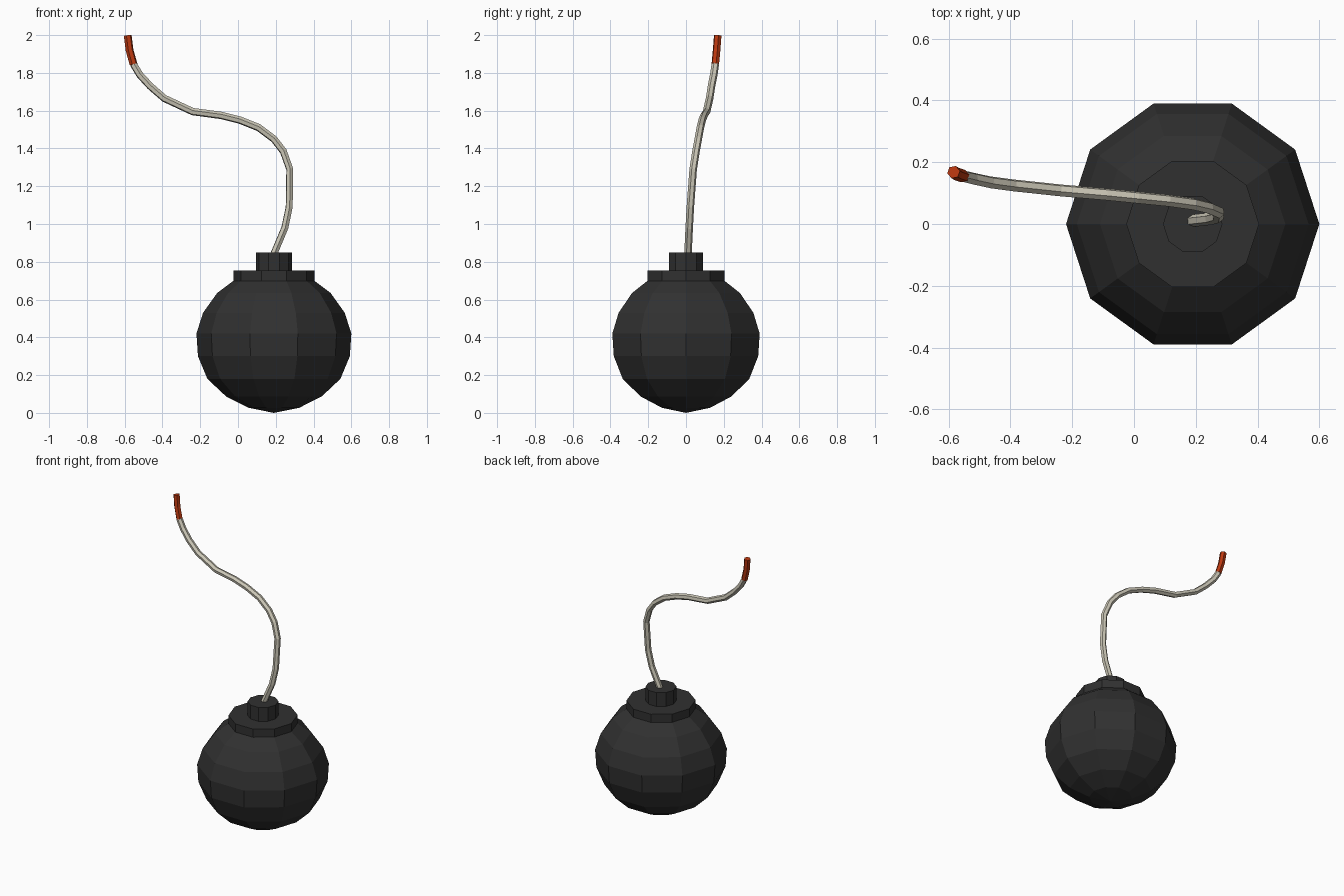
import bpy, bmesh, math

if "Cube" in bpy.data.objects:
    bpy.data.objects.remove(bpy.data.objects["Cube"])

CX = 0.19


def material(name, rgb):
    m = bpy.data.materials.new(name)
    m.diffuse_color = (*rgb, 1)
    m.use_nodes = True
    m.node_tree.nodes["Principled BSDF"].inputs["Base Color"].default_value = m.diffuse_color
    return m


def lathe(name, profile, mat, sides=10):
    """Revolve (radius, z) points around the bomb axis; ends are closed."""
    bm = bmesh.new()
    rings = []
    for r, z in profile:
        if r == 0:
            rings.append([bm.verts.new((CX, 0, z))] * sides)
        else:
            rings.append([bm.verts.new((CX + r * math.cos(math.tau * i / sides),
                                        r * math.sin(math.tau * i / sides), z))
                          for i in range(sides)])
    for a, b in zip(rings, rings[1:]):
        for i in range(sides):
            j = (i + 1) % sides
            bm.faces.new(dict.fromkeys((a[i], a[j], b[j], b[i])))
    for ring in (rings[0], rings[-1]):
        if len(set(ring)) > 1:
            bm.faces.new(ring)
    bmesh.ops.recalc_face_normals(bm, faces=bm.faces)
    me = bpy.data.meshes.new(name)
    bm.to_mesh(me)
    bm.free()
    me.materials.append(mat)
    ob = bpy.data.objects.new(name, me)
    bpy.context.collection.objects.link(ob)


def tube(name, points, radius, mat):
    """Six-sided flat-faced tube along a polyline."""
    cu = bpy.data.curves.new(name, 'CURVE')
    cu.dimensions = '3D'
    cu.bevel_depth = radius
    cu.bevel_resolution = 1
    cu.use_fill_caps = True
    sp = cu.splines.new('POLY')
    sp.points.add(len(points) - 1)
    for p, co in zip(sp.points, points):
        p.co = (*co, 1)
    sp.use_smooth = False
    cu.materials.append(mat)
    ob = bpy.data.objects.new(name, cu)
    bpy.context.collection.objects.link(ob)


iron = material("dark_iron", (0.03, 0.03, 0.03))
cord = material("cord", (0.6, 0.57, 0.47))
ember = material("ember", (0.5, 0.04, 0.005))

# Round body
lathe("body", [(0, 0.0), (0.134, 0.027), (0.253, 0.087), (0.352, 0.18),
               (0.402, 0.30), (0.41, 0.42), (0.375, 0.53), (0.30, 0.635),
               (0.20, 0.71)], iron)
# Collar and neck
lathe("collar", [(0.215, 0.685), (0.215, 0.755)], iron)
lathe("neck", [(0.096, 0.74), (0.096, 0.85)], iron)

# Curling fuse and burning tip
path = [(0.185, 0.01, 0.83), (0.248, 0.017, 0.98), (0.271, 0.023, 1.09),
        (0.274, 0.038, 1.29), (0.24, 0.053, 1.385), (0.19, 0.065, 1.45),
        (0.11, 0.076, 1.51), (0.01, 0.086, 1.55), (-0.09, 0.096, 1.575),
        (-0.24, 0.109, 1.595), (-0.39, 0.125, 1.665), (-0.465, 0.135, 1.73),
        (-0.52, 0.147, 1.79), (-0.553, 0.155, 1.845)]
tube("fuse", path, 0.02, cord)
tube("fuse_tip", [path[-1], (-0.574, 0.162, 1.92), (-0.584, 0.168, 1.998)], 0.021, ember)
